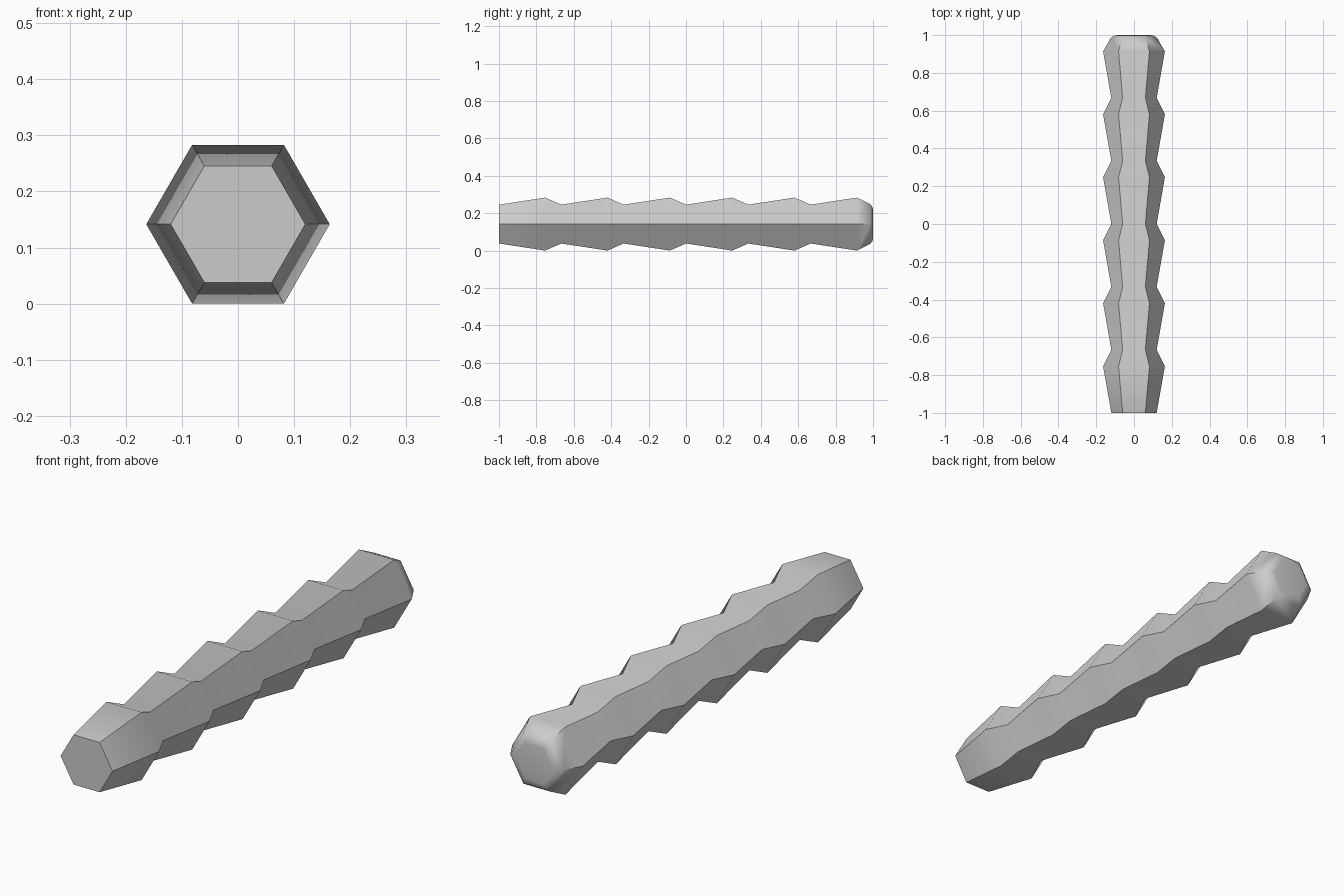
import bpy, bmesh, math

if "Cube" in bpy.data.objects:
    bpy.data.objects.remove(bpy.data.objects["Cube"])

SIDES, SEGMENTS = 6, 6
R_NECK, R_NODE = 0.12, 0.1635
ZC = R_NODE * math.cos(math.pi / 6)
STEP = 2 / SEGMENTS

# Lengthwise profile: each segment swells to a node, then steps in to a neck
profile = []
for i in range(SEGMENTS):
    y = -1 + i * STEP
    profile += [(y, R_NECK), (y + 0.247, R_NODE)]
# Softly rounded far tip
profile += [(0.985, 0.123), (0.997, 0.105), (1.0, 0.085)]

bm = bmesh.new()


def ring(y, r):
    angles = [2 * math.pi * k / SIDES for k in range(SIDES)]
    return [bm.verts.new((r * math.cos(a), y, ZC + r * math.sin(a))) for a in angles]


rings = [ring(y, r) for y, r in profile]
for a, b in zip(rings, rings[1:]):
    for k in range(SIDES):
        n = (k + 1) % SIDES
        bm.faces.new((a[k], a[n], b[n], b[k]))
# End caps
bm.faces.new(rings[0])
bm.faces.new(rings[-1])
bmesh.ops.recalc_face_normals(bm, faces=bm.faces)

mesh = bpy.data.meshes.new("segmented_stalk")
bm.to_mesh(mesh)
bm.free()
stalk = bpy.data.objects.new("segmented_stalk", mesh)
bpy.context.collection.objects.link(stalk)

# Smooth along the length, sharp along the six corners
bpy.context.view_layer.objects.active = stalk
stalk.select_set(True)
bpy.ops.object.shade_smooth_by_angle(angle=math.radians(40))
